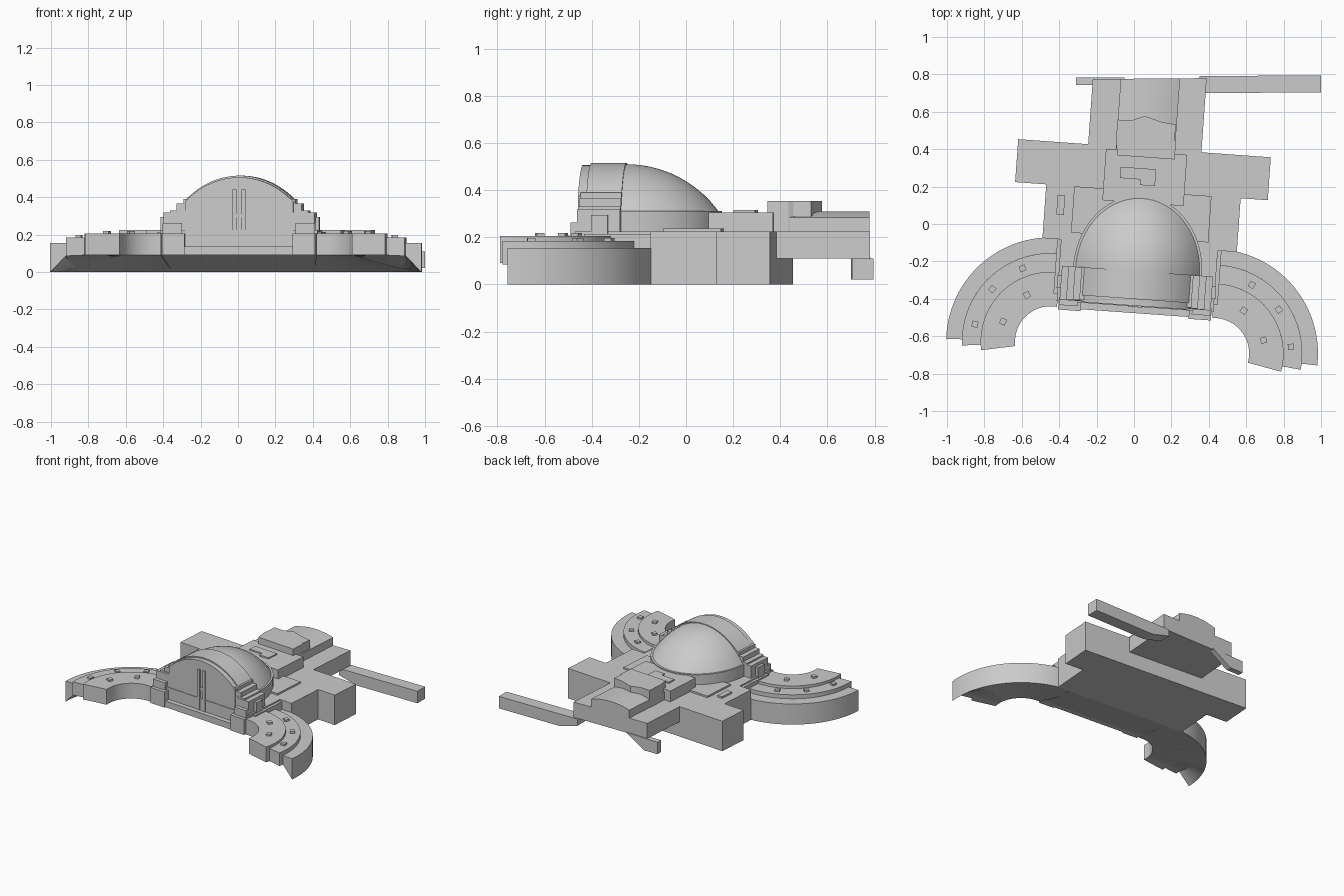
import bpy, bmesh, math
from mathutils import Matrix, Vector

if "Cube" in bpy.data.objects:
    bpy.data.objects.remove(bpy.data.objects["Cube"])

stone = bpy.data.materials.new("stone_grey")
stone.use_nodes = True
COLOUR = (0.6, 0.6, 0.6, 1)
stone.diffuse_color = COLOUR
stone.node_tree.nodes["Principled BSDF"].inputs["Base Color"].default_value = COLOUR

# The building sits slightly turned on its site
SITE = Matrix.Rotation(math.radians(-4.1), 4, 'Z') @ Matrix.Translation((0.037, 0, 0))


def loft(name, rings, smooth=False, frame=SITE):
    """Skin closed rings of points one after another and cap both ends."""
    bm = bmesh.new()
    rows = [[bm.verts.new(frame @ Vector(p)) for p in ring] for ring in rings]
    n = len(rows[0])
    for a, b in zip(rows, rows[1:]):
        for i in range(n):
            j = (i + 1) % n
            bm.faces.new((a[i], a[j], b[j], b[i]))
    bm.faces.new(rows[0][::-1])
    bm.faces.new(rows[-1])
    bmesh.ops.recalc_face_normals(bm, faces=bm.faces)
    mesh = bpy.data.meshes.new(name)
    bm.to_mesh(mesh)
    bm.free()
    mesh.materials.append(stone)
    if smooth:
        mesh.polygons.foreach_set("use_smooth", [True] * len(mesh.polygons))
        mesh.set_sharp_from_angle(angle=math.radians(30))
    ob = bpy.data.objects.new(name, mesh)
    bpy.context.collection.objects.link(ob)
    return ob


def prism(name, plan, z0, z1):
    return loft(name, [[(x, y, z) for x, y in plan] for z in (z0, z1)])


def box(name, x0, x1, y0, y1, z0, z1):
    return prism(name, [(x0, y0), (x1, y0), (x1, y1), (x0, y1)], z0, z1)


def pair(name, x0, x1, *rest):
    box("left_" + name, x0, x1, *rest)
    box("right_" + name, -x1, -x0, *rest)


# Main body, cross wings and front hall with a rising underside
TOP = 0.225
box("main_body", -0.52, 0.522, -0.11, 0.18, 0, TOP)
box("cross_wing", -0.687, 0.667, 0.178, 0.408, 0, TOP)
hall = [(-0.11, 0), (-0.11, TOP), (-0.44, TOP), (-0.44, 0.09)]
loft("front_hall", [[(x, y, z) for y, z in hall] for x in (-0.42, 0.42)])
box("dome_platform", -0.37, 0.366, -0.07, 0.178, 0.2, 0.238)
box("roof_hatch", -0.455, -0.415, 0.02, 0.125, 0.2, 0.238)

# Raised middle blocks behind the dome
box("middle_block", -0.215, 0.22, 0.115, 0.389, 0.2, 0.306)
box("middle_plate", -0.13, 0.06, 0.24, 0.30, 0.3, 0.316)
box("middle_plate_end", -0.02, 0.06, 0.21, 0.25, 0.3, 0.316)
upper = [(-0.15, 0.36), (0.155, 0.36), (0.155, 0.45), (0.145, 0.47), (0.15, 0.545),
         (0.07, 0.555), (-0.02, 0.58), (-0.09, 0.552), (-0.165, 0.55), (-0.165, 0.43)]
prism("upper_block", upper, 0.2, 0.355)


# Rear hall with a raised, gently arched centre, squared off at its far end
def rear_part(name, outline, smooth=False):
    loft(name, [[(x, y + x * s, z) for x, z in outline] for y, s in ((0.37, 0), (0.782, 0.08))], smooth)


rear_part("rear_hall", [(-0.312, 0.11), (0.295, 0.11), (0.295, TOP), (-0.312, TOP)])
crown = [(0.158 * k / 8 - 0.005, 0.31 - 0.025 * (k / 8) ** 2) for k in range(-8, 9)]
rear_part("rear_hall_crown", [(-0.163, 0.2)] + crown + [(0.153, 0.2)], True)

# Low rear bars, square to the site
FLAT = Matrix.Identity(4)


def bar(name, outline, y0, y1):
    loft(name, [[(x, y + 0.007 * max(x, 0), z) for x, z in outline] for y in (y0, y1)], frame=FLAT)


bar("long_rear_arm", [(0.35, 0.06), (0.5, 0.02), (1, 0.02), (1, 0.11), (0.35, 0.111)], 0.697, 0.788)
bar("short_rear_arm", [(-0.05, 0.115), (-0.2, 0.02), (-0.31, 0.02), (-0.31, 0.11)], 0.742, 0.782)

# Dome: a half-round drum and a shallow cap
MID, BACK = -0.25, 0.405


def cap_height(t):
    return 0.01 + 0.5 * math.sqrt(1 - 0.64 * t * t)


def half_round(scale, z):
    steps = 40
    return [(0.345 * scale * math.cos(math.pi * i / steps),
             MID + BACK * scale * math.sin(math.pi * i / steps), z) for i in range(steps + 1)]


loft("dome_drum", [half_round(1, 0.2), half_round(1, 0.312)], True)
caps = [1 - i / 12 for i in range(12)] + [0.005]
loft("dome", [half_round(0.965 * t, cap_height(t)) for t in caps], True)


# Barrel vault and upright arched facade
def arch(half, raise_z, base, y):
    xs = [half * (i / 16 - 1) for i in range(33)]
    pts = [(-half, base)] + [(x, cap_height(x / 0.345) + raise_z) for x in xs] + [(half, base)]
    return [(x, y, z) for x, z in pts]


loft("vault", [arch(0.3, 0.005, 0.2, -0.4), arch(0.3, 0.005, 0.2, MID)], True)
loft("facade", [arch(0.29, -0.004, 0.1, -0.436), arch(0.29, -0.004, 0.1, -0.39)], True)
box("facade_base", -0.29, 0.29, -0.475, -0.43, 0.09, 0.137)
pair("door_rib", 0.014, 0.034, -0.445, -0.43, 0.13, 0.44)
box("door_lintel", -0.016, 0.016, -0.441, -0.43, 0.29, 0.31)

# Stepped shoulders and buttresses beside the facade
for i, (x, z, y) in enumerate([(0.3, 0.39, -0.425), (0.335, 0.365, -0.427),
                               (0.37, 0.33, -0.43), (0.405, 0.318, -0.432)]):
    pair("shoulder_step_%d" % (i + 1), 0.25, x, y, MID, 0.2, z)
pair("buttress", 0.305, 0.408, -0.46, -0.42, 0.09, 0.262)
pair("corner_pier", 0.29, 0.41, -0.485, -0.4, 0.09, 0.207)
pair("side_pier", 0.39, 0.425, -0.37, -0.3, 0.2, 0.295)
pair("side_ledge", 0.39, 0.44, -0.4, -0.1, 0.15, 0.215)

# Curved stepped arms, mirrored, with small roof vents
CX, CY, INNER, OUTER = 0.437, -0.66, 0.19, 0.558


def under(r, degrees):
    """Underside height: a raised soffit at the tip easing into a plain slope."""
    slope = 0.09 * (OUTER - r) / (OUTER - INNER)
    soffit = min(0.09, (OUTER - r) * 1.02)
    ease = min(max(degrees / 25, 0), 1)
    return soffit + (slope - soffit) * ease


def arm_section(name, side, r0, r1, top, tip):
    rings, steps = [], 28
    for i in range(steps + 1):
        degrees = tip + (96 - tip) * i / steps
        a = math.radians(degrees)
        foot = [(r, under(r, degrees)) for r in (r0, r1)]
        rings.append([(side * (CX + r * math.cos(a)), CY + r * math.sin(a), z)
                      for r, z in foot + [(r1, top), (r0, top)]])
    loft(name, rings, True)


for side, label in ((1, "left"), (-1, "right")):
    arm_section(label + "_arm_outer", side, 0.474, OUTER, 0.155, -2.5)
    arm_section(label + "_arm_middle", side, 0.374, 0.474, 0.185, -6.5)
    arm_section(label + "_arm_inner", side, INNER, 0.374, 0.205, -11)
    vents = [(0.415, 9, 0.185), (0.276, 19, 0.205), (0.42, 38, 0.185),
             (0.28, 59, 0.205), (0.42, 65, 0.185)]
    for i, (r, deg, z) in enumerate(vents):
        a = math.radians(deg)
        cx, cy = CX + r * math.cos(a), CY + r * math.sin(a)
        plan = [(side * (cx + 0.023 * math.cos(a + math.pi * (k / 2 + 0.25))),
                 cy + 0.023 * math.sin(a + math.pi * (k / 2 + 0.25))) for k in range(4)]
        prism("%s_arm_vent_%d" % (label, i + 1), plan, z - 0.01, z + 0.013)
